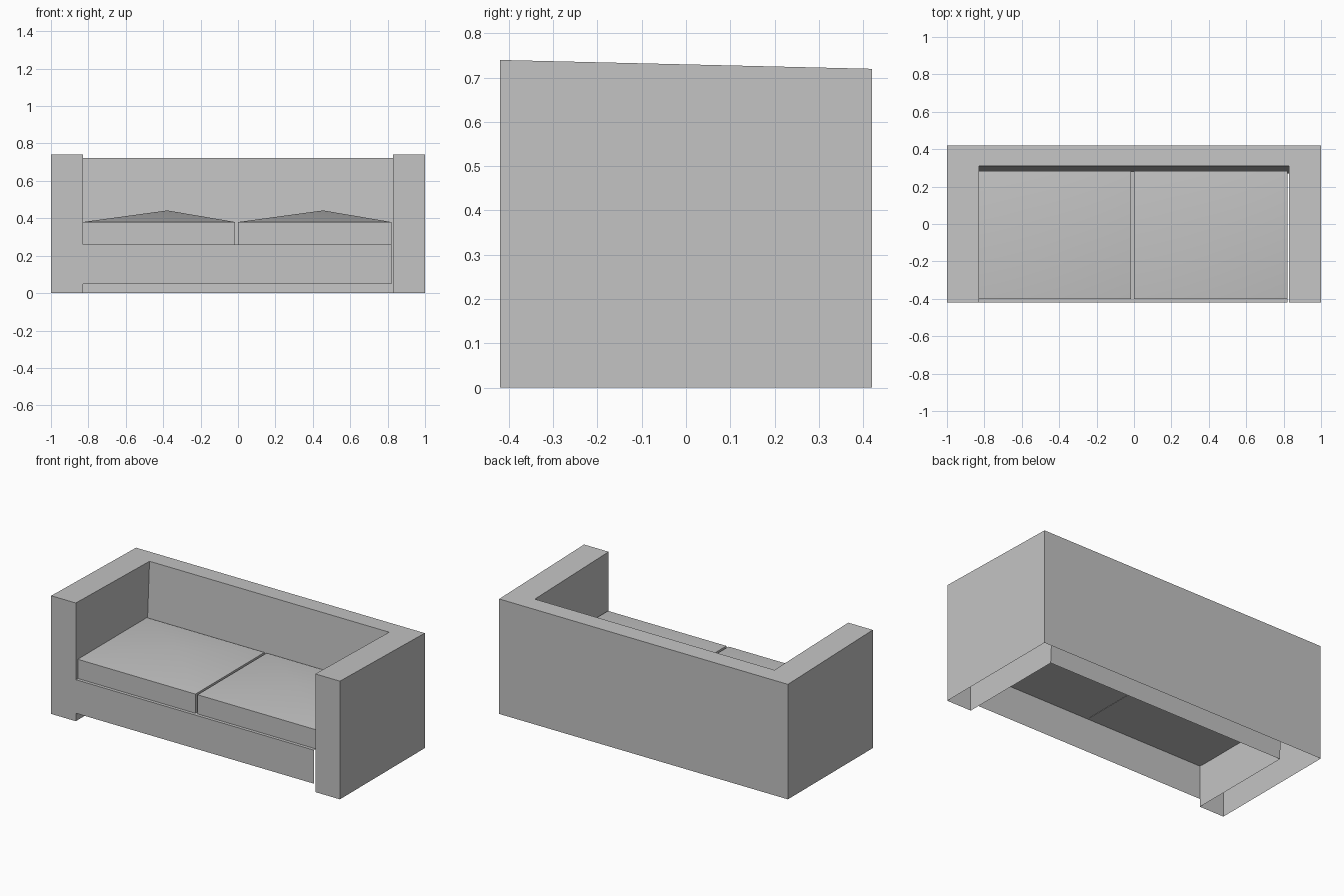
import bpy
import bmesh

cube = bpy.data.objects.get("Cube")
if cube:
    bpy.data.objects.remove(cube, do_unlink=True)

# One plain upholstery colour
fabric = bpy.data.materials.new("grey_fabric")
fabric.use_nodes = True
colour = (0.55, 0.55, 0.55, 1)
fabric.diffuse_color = colour
bsdf = next(n for n in fabric.node_tree.nodes if n.type == 'BSDF_PRINCIPLED')
bsdf.inputs["Base Color"].default_value = colour
bsdf.inputs["Roughness"].default_value = 0.8

FRONT, BACK = -0.42, 0.42
SIDE, INNER = 1.0, 0.83
SEAT_RIGHT, SEAT_Z = 0.82, 0.26


def finish(name, bm):
    """Turn a bmesh into a named object with the fabric colour."""
    mesh = bpy.data.meshes.new(name)
    bm.to_mesh(mesh)
    bm.free()
    mesh.materials.append(fabric)
    obj = bpy.data.objects.new(name, mesh)
    bpy.context.collection.objects.link(obj)
    return obj


def arm_height(y):
    """Arm tops fall gently towards the back."""
    return 0.74 - 0.02 * (y - FRONT) / (BACK - FRONT)


def outline(back_front):
    """U-shaped plan of the arms and backrest."""
    return [(-SIDE, FRONT), (-SIDE, BACK), (SIDE, BACK), (SIDE, FRONT),
            (INNER, FRONT), (INNER, back_front),
            (-INNER, back_front), (-INNER, FRONT)]


# Arms and backrest: a shell open underneath, with a leaning backrest front
bm = bmesh.new()
low = [bm.verts.new((x, y, 0)) for x, y in outline(0.27)]
top = [bm.verts.new((x, y, arm_height(y))) for x, y in outline(0.31)]
for i in range(len(low)):
    j = (i + 1) % len(low)
    bm.faces.new((low[j], low[i], top[i], top[j]))
for corners in ((0, 7, 6, 1), (1, 6, 5, 2), (2, 5, 4, 3)):
    bm.faces.new([top[i] for i in corners])
bmesh.ops.recalc_face_normals(bm, faces=bm.faces)
finish("arms_and_backrest", bm)

# Front panel and seat deck: one folded sheet
bm = bmesh.new()
fold = [(FRONT, 0.05), (FRONT, SEAT_Z), (0.28, SEAT_Z)]
rows = [[bm.verts.new((x, y, z)) for x in (-INNER, SEAT_RIGHT)] for y, z in fold]
for a, b in zip(rows, rows[1:]):
    bm.faces.new((a[0], a[1], b[1], b[0]))
finish("front_panel_and_deck", bm)


def cushion(name, x0, x1):
    """Box with a softly crowned top rising to one point."""
    y0, y1 = -0.40, 0.283
    bm = bmesh.new()
    plan = [(x0, y0), (x1, y0), (x1, y1), (x0, y1)]
    low = [bm.verts.new((x, y, SEAT_Z - 0.002)) for x, y in plan]
    rim = [bm.verts.new((x, y, 0.38)) for x, y in plan]
    crown = bm.verts.new(((x0 + x1) / 2 + 0.045, (y0 + y1) / 2, 0.442))
    bm.faces.new(low[::-1])
    for i in range(4):
        j = (i + 1) % 4
        bm.faces.new((low[i], low[j], rim[j], rim[i]))
        bm.faces.new((rim[i], rim[j], crown))
    obj = finish(name, bm)
    bpy.ops.object.select_all(action='DESELECT')
    obj.select_set(True)
    bpy.context.view_layer.objects.active = obj
    bpy.ops.object.shade_smooth_by_angle(angle=0.6)


# Seat cushions
cushion("right_seat_cushion", -INNER, -0.015)
cushion("left_seat_cushion", 0.0, SEAT_RIGHT)
